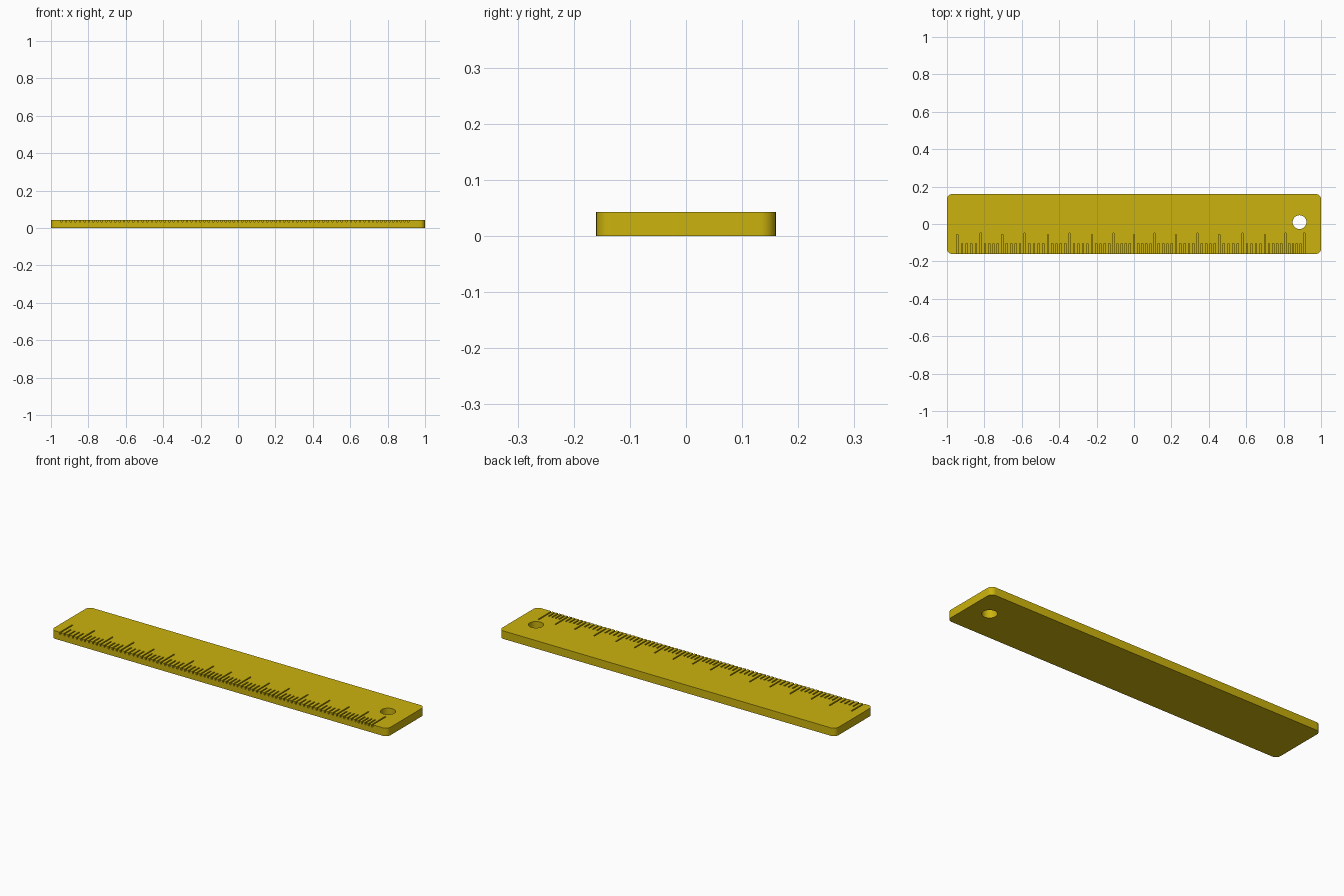
import bpy, bmesh, math
from mathutils import Matrix

if "Cube" in bpy.data.objects:
    bpy.data.objects.remove(bpy.data.objects["Cube"])

HX, HY, T = 1.0, 0.16, 0.043      # half length, half width, thickness
R = 0.028                          # corner radius

yellow = bpy.data.materials.new("ruler yellow")
yellow.diffuse_color = (0.60, 0.45, 0.004, 1)
yellow.use_nodes = True
yellow.node_tree.nodes["Principled BSDF"].inputs["Base Color"].default_value = yellow.diffuse_color


def make_object(name, bm):
    mesh = bpy.data.meshes.new(name)
    bmesh.ops.recalc_face_normals(bm, faces=bm.faces)
    bm.to_mesh(mesh)
    bm.free()
    mesh.materials.append(yellow)
    ob = bpy.data.objects.new(name, mesh)
    bpy.context.collection.objects.link(ob)
    return ob


def cut(target, cutter):
    mod = target.modifiers.new("cut", 'BOOLEAN')
    mod.operation = 'DIFFERENCE'
    mod.solver = 'EXACT'
    mod.object = cutter
    bpy.context.view_layer.objects.active = target
    bpy.ops.object.modifier_apply(modifier=mod.name)
    bpy.data.objects.remove(cutter)


# Ruler body: rounded rectangle, extruded
bm = bmesh.new()
verts = []
for k, (sx, sy) in enumerate([(1, 1), (-1, 1), (-1, -1), (1, -1)]):
    for i in range(9):
        a = math.pi / 2 * (k + i / 8)
        verts.append(bm.verts.new((sx * (HX - R) + R * math.cos(a),
                                   sy * (HY - R) + R * math.sin(a), 0)))
face = bm.faces.new(verts)
top = bmesh.ops.extrude_face_region(bm, geom=[face])
bmesh.ops.translate(bm, vec=(0, 0, T),
                    verts=[g for g in top["geom"] if isinstance(g, bmesh.types.BMVert)])
ruler = make_object("ruler_body", bm)

# Hanging hole
bm = bmesh.new()
bmesh.ops.create_cone(bm, cap_ends=True, segments=40, radius1=0.037, radius2=0.037,
                      depth=0.2, matrix=Matrix.Translation((0.885, 0.01, 0.02)))
cut(ruler, make_object("hole_cutter", bm))

# Engraved scale: long marks with four short marks between each pair
major = [-0.945, -0.82, -0.705, -0.585, -0.46, -0.345, -0.225, -0.11, 0,
         0.11, 0.225, 0.34, 0.455, 0.58, 0.70, 0.81, 0.91]
marks = []
for i, x in enumerate(major):
    marks.append((x, -0.055 if i % 2 == 0 and i != 16 else -0.047))
    if i + 1 < len(major):
        marks += [(x + (major[i + 1] - x) * j / 5, -0.105) for j in range(1, 5)]
bm = bmesh.new()
for x, y_end in marks:
    y0, depth = -HY - 0.02, 0.012
    m = (Matrix.Translation((x, (y0 + y_end) / 2, T)) @
         Matrix.Diagonal((0.007, y_end - y0, 2 * depth, 1)))
    bmesh.ops.create_cube(bm, size=1, matrix=m)
cut(ruler, make_object("mark_cutter", bm))

bpy.ops.object.select_all(action='DESELECT')
ruler.select_set(True)
bpy.context.view_layer.objects.active = ruler
bpy.ops.object.shade_smooth_by_angle(angle=math.radians(30))
